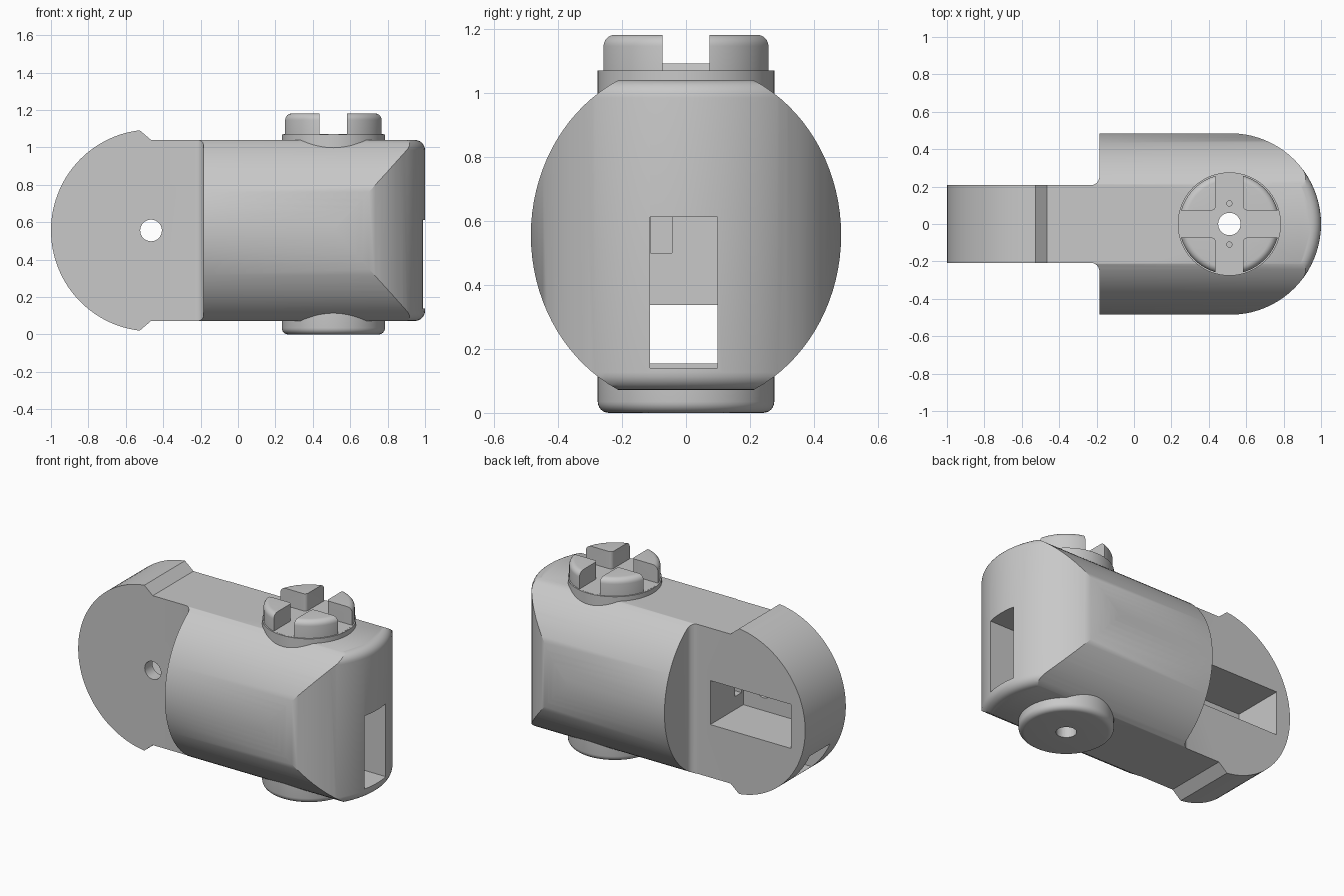
import bpy, bmesh
from math import cos, sin, pi, radians
from mathutils import Matrix, Vector

if "Cube" in bpy.data.objects:
    bpy.data.objects.remove(bpy.data.objects["Cube"], do_unlink=True)

grey = bpy.data.materials.new("plain grey")
grey.use_nodes = True
grey.diffuse_color = (0.58, 0.58, 0.58, 1)
grey.node_tree.nodes["Principled BSDF"].inputs["Base Color"].default_value = grey.diffuse_color

MID = 0.556            # height of the long axis
LOW, HIGH = 0.072, 1.04
WIDE = 0.485           # half width of the body, radius of its round end
ARM = 0.208            # half thickness of the arm
HUB = 0.51             # x of the vertical axis
PIVOT = -0.465         # x of the arm pivot


def arc(cx, cy, rx, ry, start, end, steps):
    """Points along an elliptical arc, angles in degrees."""
    angles = [radians(start + (end - start) * i / steps) for i in range(steps + 1)]
    return [(cx + rx * cos(a), cy + ry * sin(a)) for a in angles]


def finish(name, bm):
    bmesh.ops.recalc_face_normals(bm, faces=bm.faces)
    mesh = bpy.data.meshes.new(name)
    bm.to_mesh(mesh)
    bm.free()
    mesh.materials.append(grey)
    obj = bpy.data.objects.new(name, mesh)
    bpy.context.collection.objects.link(obj)
    return obj


def prism(name, points, axis, lo, hi, bevel=None, size=0.0, segments=6):
    """Extrude a flat outline along an axis; bevel(edge) picks edges to round."""
    place = {"x": lambda a, b, d: (d, a, b),
             "y": lambda a, b, d: (a, d, b),
             "z": lambda a, b, d: (a, b, d)}[axis]
    bm = bmesh.new()
    face = bm.faces.new([bm.verts.new(place(a, b, lo)) for a, b in points])
    out = bmesh.ops.extrude_face_region(bm, geom=[face])
    step = Vector(place(0, 0, hi - lo))
    bmesh.ops.translate(bm, vec=step, verts=[v for v in out["geom"] if isinstance(v, bmesh.types.BMVert)])
    bmesh.ops.recalc_face_normals(bm, faces=bm.faces)
    if bevel:
        bmesh.ops.bevel(bm, geom=[e for e in bm.edges if bevel(e)], offset=size,
                        segments=segments, profile=0.5, affect="EDGES")
    return finish(name, bm)


def box(name, x, y, z):
    return prism(name, [(x[0], y[0]), (x[1], y[0]), (x[1], y[1]), (x[0], y[1])], "z", *z)


def lathe(name, profile, steps=64):
    """Turn an (r, z) profile about the vertical hub axis."""
    bm = bmesh.new()
    verts = [bm.verts.new((HUB + r, 0, z)) for r, z in profile]
    edges = [bm.edges.new(pair) for pair in zip(verts, verts[1:])]
    bmesh.ops.spin(bm, geom=verts + edges, cent=(HUB, 0, 0), axis=(0, 0, 1),
                   angle=2 * pi, steps=steps)
    bmesh.ops.remove_doubles(bm, verts=bm.verts, dist=0.0005)
    return finish(name, bm)


def combine(target, tool, operation, keep=False):
    mod = target.modifiers.new(operation, "BOOLEAN")
    mod.operation, mod.object, mod.solver = operation, tool, "EXACT"
    bpy.ops.object.select_all(action="DESELECT")
    bpy.context.view_layer.objects.active = target
    target.select_set(True)
    bpy.ops.object.modifier_apply(modifier=mod.name)
    if not keep:
        bpy.data.objects.remove(tool, do_unlink=True)


# Housing: a round-ended plan with soft upper and lower rims
side = arc(-0.23, -ARM - 0.045, 0.045, 0.045, 90, 0, 6) + [(-0.185, -WIDE)]
outline = side + arc(1 - WIDE, 0, WIDE, WIDE, -90, 90, 40) + [(x, -y) for x, y in reversed(side)]


def is_rim(edge):
    a, b = edge.verts
    level = abs(a.co.z - b.co.z) < 0.001
    return level and all(v.co.x > 0.5 or abs(v.co.y) > WIDE - 0.001 for v in (a, b))


housing = prism("joint_housing", outline, "z", LOW, HIGH, is_rim, 0.055)

# Trim the housing to an oval section
oval = prism("oval_trim", arc(0, MID, WIDE, 0.538, 0, 360, 96)[:-1], "x", -0.6, 1.3)
combine(housing, oval, "INTERSECT")

# Flat arm ending in a large disc with stop shoulders
disc = arc(PIVOT, MID, 0.535, 0.539, 96.5, 263.5, 48)
arm = prism("disc_arm", disc + [(PIVOT, LOW), (0.1, LOW), (0.1, HIGH), (PIVOT, HIGH)], "y", -ARM, ARM)
combine(housing, arm, "UNION")

# Hollows: end slot, long cable tunnel, side pocket, inner passage, pivot hole
slot_y = (-0.112, 0.098)
hollows = [
    box("end_slot", (0.2, 1.2), slot_y, (0.14, 0.613)),
    box("cable_tunnel", (-1.2, 1.1), slot_y, (0.155, 0.337)),
    box("side_pocket", (-0.9, -0.32), (-0.13, 0.4), (0.415, 0.7)),
    box("inner_passage", (-0.5, 0.3), (-0.111, -0.043), (0.5, 0.612)),
    prism("pivot_hole", arc(PIVOT, MID, 0.058, 0.058, 0, 360, 32)[:-1], "y", -0.4, 0.1),
]
for cutter in hollows:
    combine(housing, cutter, "DIFFERENCE")

# Top coupling with a stepped collar and rounded rim
coupling = lathe("top_coupling", [(0, 0.9), (0.276, 0.9), (0.276, 1.07), (0.268, 1.07)]
                 + arc(0.233, 1.147, 0.035, 0.035, 0, 90, 6) + [(0, 1.182)])

# Crossed drive slots with rounded inner corners
w, far = 0.073, 0.4
arm_points = [(far, -w), (far, w), (w, w)]
cross = []
for turn in range(4):
    spin = Matrix.Rotation(turn * pi / 2, 2)
    cross += [(p.x + HUB, p.y) for p in (spin @ Vector(q) for q in arm_points)]


def is_inner_corner(edge):
    a, b = edge.verts
    upright = abs(a.co.z - b.co.z) > 0.01
    return upright and abs(a.co.x - HUB) < 0.1 and abs(a.co.y) < 0.1


combine(coupling, prism("cross_slots", cross, "z", 1.0705, 1.4, is_inner_corner, 0.022), "DIFFERENCE")
for y in (-0.11, 0.11):
    pin = prism("pin_hole", arc(HUB, y, 0.014, 0.014, 0, 360, 16)[:-1], "z", 0.95, 1.3)
    combine(coupling, pin, "DIFFERENCE")

# Bottom cap with a rounded rim
cap = lathe("bottom_cap", [(0, 0)] + arc(0.241, 0.035, 0.035, 0.035, -90, 0, 6) + [(0.276, 0.13), (0, 0.13)])

# Vertical bore through everything
bore = prism("vertical_bore", arc(HUB, 0, 0.06, 0.06, 0, 360, 32)[:-1], "z", -0.2, 1.4)
parts = (housing, coupling, cap)
for part in parts:
    combine(part, bore, "DIFFERENCE", keep=True)
bpy.data.objects.remove(bore, do_unlink=True)

# Smooth the curves, keep the crisp edges
for part in parts:
    bpy.ops.object.select_all(action="DESELECT")
    bpy.context.view_layer.objects.active = part
    part.select_set(True)
    bpy.ops.object.shade_smooth_by_angle(angle=radians(28))
